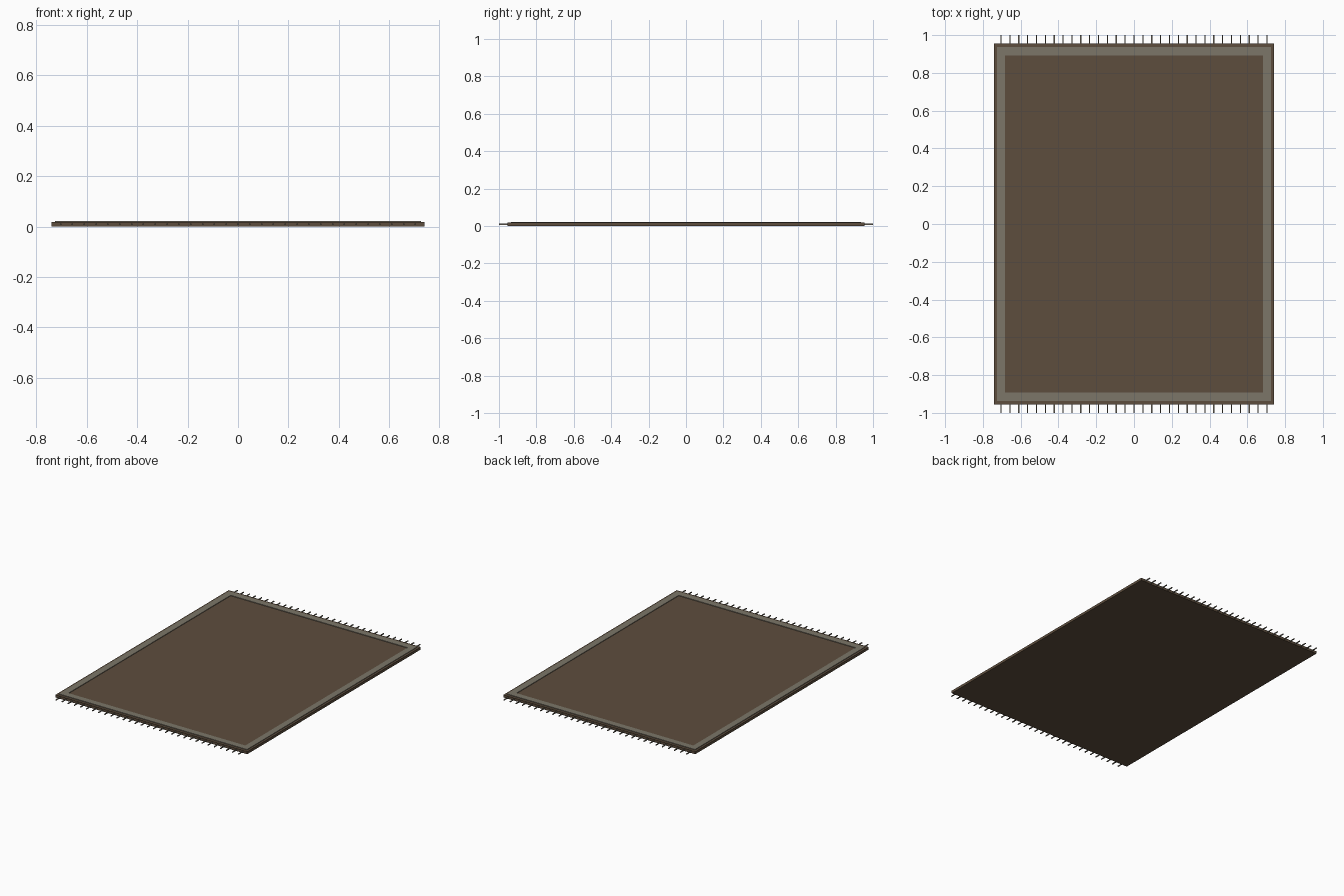
import bpy

if "Cube" in bpy.data.objects:
    bpy.data.objects.remove(bpy.data.objects["Cube"])

def material(name, rgb):
    m = bpy.data.materials.new(name)
    m.diffuse_color = (*rgb, 1)
    m.use_nodes = True
    m.node_tree.nodes["Principled BSDF"].inputs["Base Color"].default_value = m.diffuse_color
    return m

PILE = material("brown_wool", (0.11, 0.075, 0.047))
TRIM = material("grey_wool", (0.20, 0.18, 0.14))

def box(name, lo, hi, mat):
    c = [(a + b) / 2 for a, b in zip(lo, hi)]
    bpy.ops.mesh.primitive_cube_add(size=1, location=c)
    o = bpy.context.object
    o.name = name
    o.scale = [b - a for a, b in zip(lo, hi)]
    bpy.ops.object.transform_apply(location=False, rotation=False, scale=True)
    o.data.materials.append(mat)
    return o

W, L, T = 0.74, 0.955, 0.018   # half width, half length, thickness
BW, BL, B = 0.725, 0.936, 0.043  # border outer half sizes, strip width
TOP = 0.022

# rug body
box("rug_body", (-W, -L, 0), (W, L, T), PILE)

# raised border strips
for s, end in ((-1, "front"), (1, "back")):
    y0, y1 = sorted((s * BL, s * (BL - B)))
    box(f"border_{end}", (-BW, y0, T - 0.004), (BW, y1, TOP), TRIM)
for s, side in ((-1, "left"), (1, "right")):
    x0, x1 = sorted((s * BW, s * (BW - B)))
    box(f"border_{side}", (x0, -BL + B, T - 0.004), (x1, BL - B, TOP), TRIM)

# fringe threads along both short ends
N, SPAN, R = 31, 0.704, 0.003
for s, end in ((-1, "front"), (1, "back")):
    y0, y1 = sorted((s * (L - 0.005), s * 1.0))
    for i in range(N):
        x = -SPAN + 2 * SPAN * i / (N - 1)
        box(f"fringe_{end}_{i + 1}", (x - R, y0, 0.006), (x + R, y1, 0.012), TRIM)
